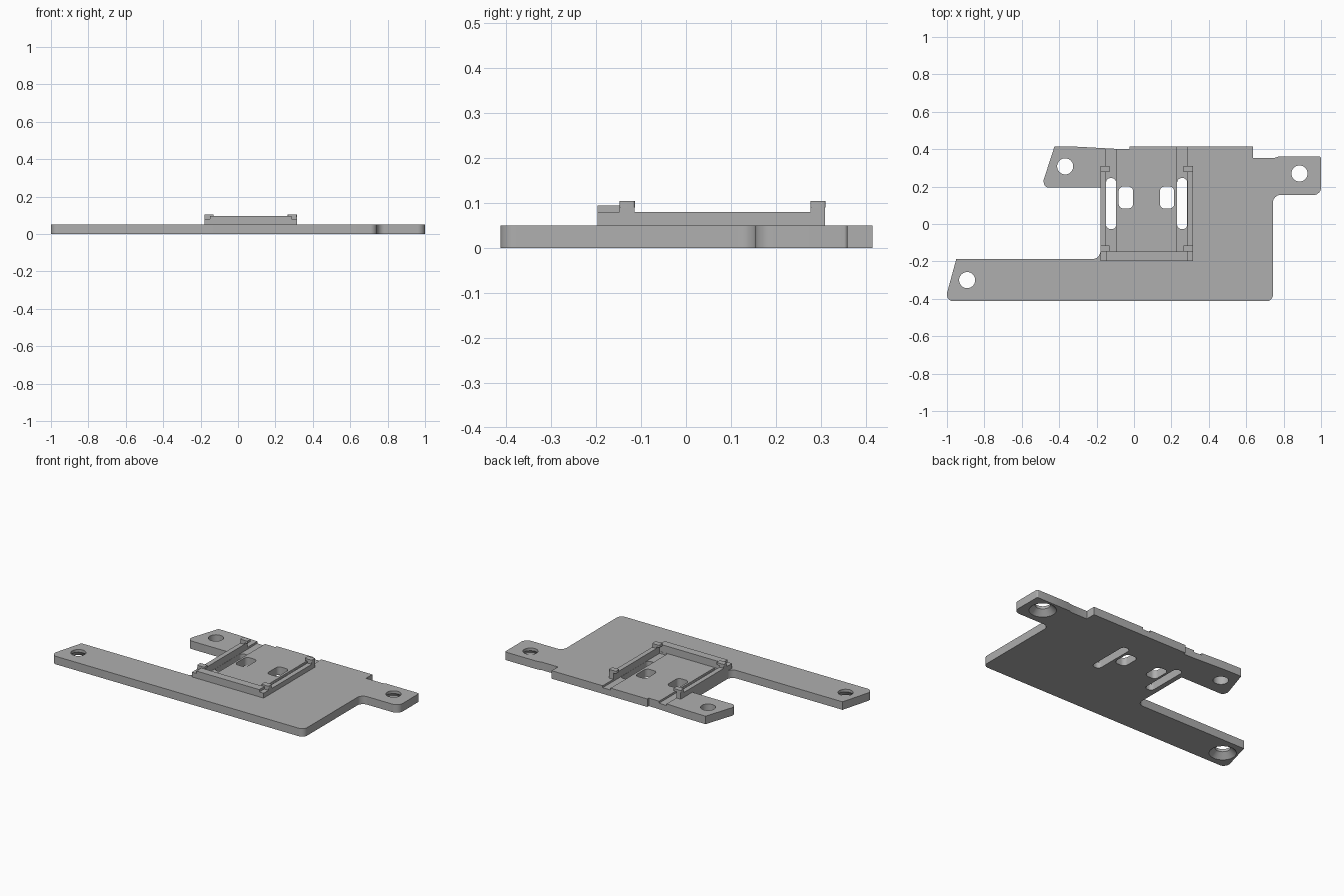
import bpy, bmesh, math
from mathutils import Vector

cube = bpy.data.objects.get("Cube")
if cube:
    bpy.data.objects.remove(cube, do_unlink=True)

gray = bpy.data.materials.new("plain gray")
gray.use_nodes = True
color = (0.43, 0.43, 0.43, 1)
gray.diffuse_color = color
gray.node_tree.nodes["Principled BSDF"].inputs["Base Color"].default_value = color

TOP = 0.05          # plate thickness
RAIL_TOP = 0.08
CLIP_TOP = 0.105


def fillet(corners, steps=6):
    """Round each (x, y, radius) corner of a closed outline."""
    out = []
    n = len(corners)
    for i, (x, y, r) in enumerate(corners):
        p = Vector((x, y))
        if r == 0:
            out.append(p)
            continue
        a = (Vector(corners[i - 1][:2]) - p).normalized()
        b = (Vector(corners[(i + 1) % n][:2]) - p).normalized()
        half = a.angle(b) / 2
        center = p + (a + b).normalized() * (r / math.sin(half))
        start = p + a * (r / math.tan(half)) - center
        end = p + b * (r / math.tan(half)) - center
        for k in range(steps + 1):
            t = k / steps
            out.append(center + start.lerp(end, t).normalized() * r)
    return out


def add_object(name, bm):
    bmesh.ops.recalc_face_normals(bm, faces=bm.faces)
    mesh = bpy.data.meshes.new(name)
    bm.to_mesh(mesh)
    bm.free()
    mesh.materials.append(gray)
    obj = bpy.data.objects.new(name, mesh)
    bpy.context.collection.objects.link(obj)
    return obj


def prism(name, corners, z0, z1):
    bm = bmesh.new()
    face = bm.faces.new([bm.verts.new((p.x, p.y, z0)) for p in fillet(corners)])
    new = bmesh.ops.extrude_face_region(bm, geom=[face])["geom"]
    verts = [v for v in new if isinstance(v, bmesh.types.BMVert)]
    bmesh.ops.translate(bm, verts=verts, vec=(0, 0, z1 - z0))
    return add_object(name, bm)


def block(name, x0, x1, y0, y1, z0, z1, r=0):
    return prism(name, [(x0, y0, r), (x1, y0, r), (x1, y1, r), (x0, y1, r)], z0, z1)


def cone(name, x, y, r0, r1, z0, z1):
    bm = bmesh.new()
    bmesh.ops.create_cone(bm, cap_ends=True, segments=40, radius1=r0, radius2=r1, depth=z1 - z0)
    bmesh.ops.translate(bm, verts=bm.verts, vec=(x, y, (z0 + z1) / 2))
    return add_object(name, bm)


def activate(obj):
    bpy.ops.object.select_all(action="DESELECT")
    obj.select_set(True)
    bpy.context.view_layer.objects.active = obj


def cut(target, cutter):
    cutter.hide_render = True
    mod = target.modifiers.new("cut", "BOOLEAN")
    mod.operation = "DIFFERENCE"
    mod.solver = "EXACT"
    mod.object = cutter
    activate(target)
    bpy.ops.object.modifier_apply(modifier=mod.name)
    bpy.data.objects.remove(cutter, do_unlink=True)


# Base plate with three mounting arms
plate = prism("base_plate", [
    (-1.0, -0.413, 0.035), (0.743, -0.413, 0.035), (0.743, 0.155, 0.04),
    (1.0, 0.155, 0.04), (1.0, 0.36, 0.008), (0.77, 0.36, 0), (0.75, 0.353, 0),
    (0.637, 0.353, 0), (0.637, 0.415, 0), (-0.023, 0.415, 0), (-0.023, 0.4, 0),
    (-0.1, 0.402, 0), (-0.3, 0.413, 0), (-0.425, 0.415, 0), (-0.485, 0.23, 0.03),
    (-0.475, 0.195, 0.025), (-0.18, 0.195, 0), (-0.18, -0.187, 0.04),
    (-0.95, -0.187, 0), (-1.0, -0.37, 0.02)], 0, TOP)

# Shallow channels, long slots and windows on each side of the cradle
for x0, x1 in ((-0.15, -0.095), (0.23, 0.285)):
    cut(plate, block("channel_cutter", x0, x1, -0.147, 0.5, TOP - 0.012, 0.1))
    cut(plate, block("slot_cutter", x0 + 0.001, x1 - 0.001, -0.027, 0.245, -0.1, 0.1, 0.022))
for x0 in (-0.082, 0.138):
    cut(plate, block("window_cutter", x0, x0 + 0.077, 0.083, 0.2, -0.1, 0.1, 0.025))

# Screw holes, two of them countersunk underneath
for x, y, sunk in ((-0.892, -0.3, True), (0.885, 0.27, True), (-0.368, 0.308, False)):
    cut(plate, cone("hole_cutter", x, y, 0.043, 0.043, -0.1, 0.1))
    if sunk:
        cut(plate, cone("countersink_cutter", x, y, 0.081, 0.039, -0.005, 0.037))

# Cradle rails and retaining clips
parts = [plate]
for side, outer, inner in (("right", -0.18, -0.15), ("left", 0.315, 0.285)):
    x0, x1 = sorted((outer, inner))
    parts.append(block(side + "_rail", x0, x1, -0.197, 0.31, TOP, RAIL_TOP))
    lip = inner + math.copysign(0.02, inner - outer)
    l0, l1 = sorted((outer, lip))
    for end, y in (("front", -0.148), ("back", 0.277)):
        parts.append(block(f"{side}_{end}_clip_post", x0, x1, y, y + 0.033, RAIL_TOP, 0.09))
        parts.append(block(f"{side}_{end}_clip", l0, l1, y, y + 0.034, 0.09, CLIP_TOP, 0.005))

# Front stop bar
parts.append(block("front_stop", -0.15, 0.285, -0.197, -0.148, TOP, 0.095))

for obj in parts:
    activate(obj)
    bpy.ops.object.shade_smooth_by_angle(angle=math.radians(30))
